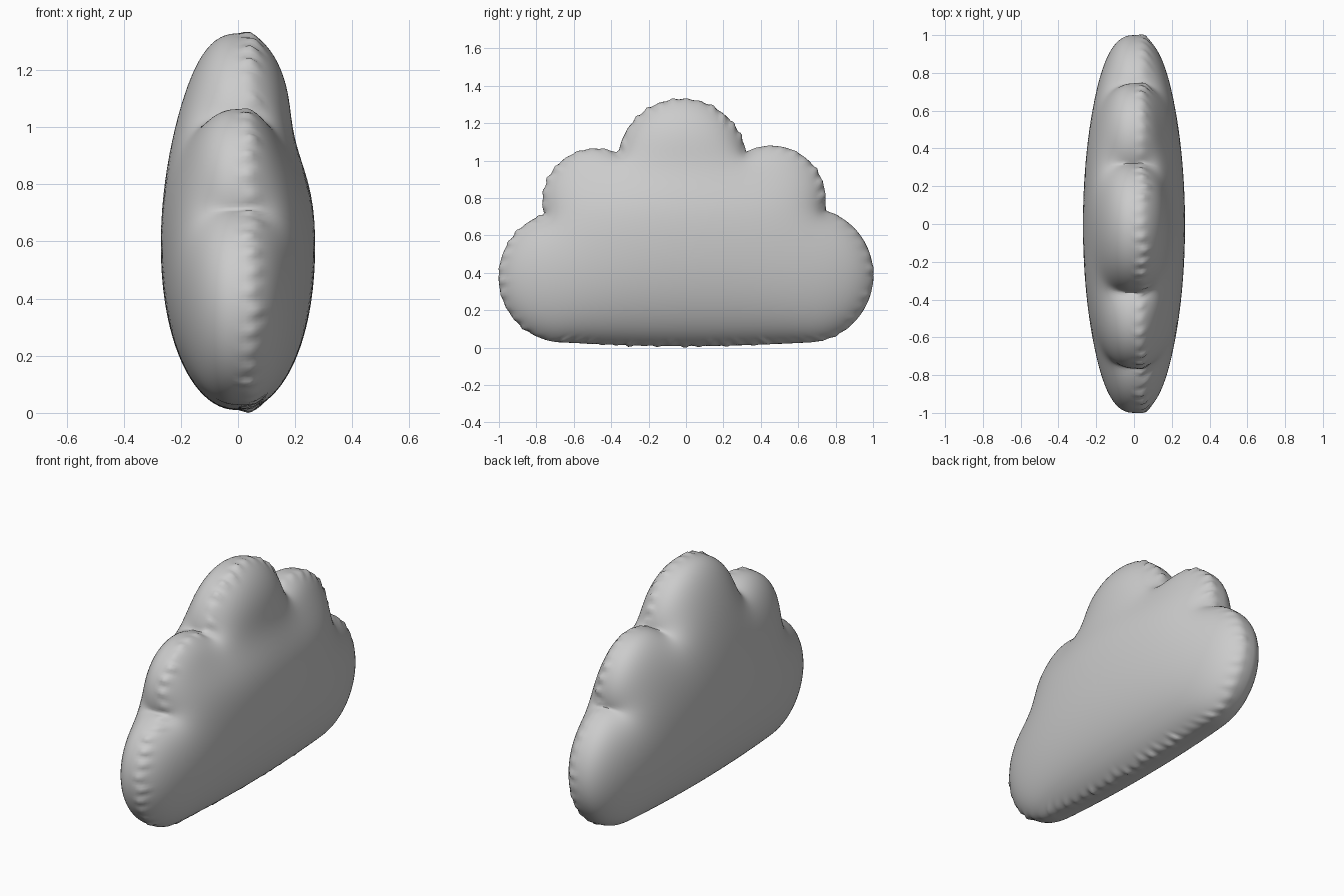
import bpy, bmesh, math, random

if "Cube" in bpy.data.objects:
    bpy.data.objects.remove(bpy.data.objects["Cube"])

random.seed(4)
CY, CZ = 0.0, 0.45          # hub of the cushion panel
SEG, RINGS = 384, 26        # points round the seam, rings from hub to seam
HALF = 0.27                 # half thickness

# Lobes of the cloud outline: (y, z, radius)
LOBES = [(-0.65, 0.37, 0.35), (0.64, 0.38, 0.36), (-0.48, 0.77, 0.285),
         (0.455, 0.78, 0.29), (-0.02, 0.975, 0.345)]


def reach(a):
    """Distance from the hub to the cloud outline along angle a."""
    dy, dz = math.cos(a), math.sin(a)
    best = 0.3
    for y, z, r in LOBES:
        oy, oz = y - CY, z - CZ
        along = oy * dy + oz * dz
        disc = r * r - (oy * oy + oz * oz - along * along)
        if disc > 0:
            best = max(best, along + math.sqrt(disc))
    if dz < -0.1:           # slightly sagging flat bottom
        y = -0.43 * dy / dz
        if -0.65 < y < 0.64:
            base = 0.02 - 0.018 * math.cos(math.pi * y / 1.3)
            best = max(best, (CZ - base) / -dz)
    return best


def outline(n):
    """Outline points evenly spaced by length."""
    dense = []
    for i in range(6001):
        a = 2 * math.pi * i / 6000
        r = reach(a)
        dense.append((r * math.cos(a), r * math.sin(a)))
    length = [0.0]
    for p, q in zip(dense, dense[1:]):
        length.append(length[-1] + math.dist(p, q))
    pts, j = [], 0
    for i in range(n):
        t = length[-1] * i / n
        while length[j + 1] < t:
            j += 1
        f = (t - length[j]) / max(length[j + 1] - length[j], 1e-9)
        p, q = dense[j], dense[j + 1]
        pts.append((p[0] + f * (q[0] - p[0]), p[1] + f * (q[1] - p[1])))
    return pts


def swell(y, z, rim):
    """Inflation of the panel, from mean distances to the seam."""
    top = bottom = 0.0
    ay, az = rim[-1][0] - y, rim[-1][1] - z
    ar = math.sqrt(ay * ay + az * az)
    for q in rim:
        by, bz = q[0] - y, q[1] - z
        br = math.sqrt(by * by + bz * bz)
        t = (ay * bz - az * by) / max(ar * br + ay * by + az * bz, 1e-12)
        top += t * (ar + br)
        bottom += t * (1 / ar + 1 / br)
        ay, az, ar = by, bz, br
    return max(top / bottom, 0.0)


rim = outline(SEG)
rings = [math.sin(math.pi / 2 * k / RINGS) for k in range(1, RINGS)]
heights = [[swell(s * p[0], s * p[1], rim) ** 0.44 for p in rim] for s in rings]
hub_height = swell(0.0, 0.0, rim) ** 0.44
scale = HALF / max(hub_height, max(max(row) for row in heights))

# Irregular gathers along the seam on one side
GATHERS = 76
strength = [random.uniform(0.15, 1.0) for _ in range(GATHERS)]
lean = [random.uniform(0.035, 0.07) for _ in range(GATHERS)]


def gather(i, h):
    """Outward push of the gathered band at seam point i and height h."""
    t = i / SEG * GATHERS
    g = int(t) % GATHERS
    wave = math.sin(math.pi * (t - int(t))) ** 2
    band = math.exp(-((h - 0.05) / 0.035) ** 2)
    ridge = math.exp(-((h - lean[g]) / 0.022) ** 2)
    return 0.006 * band + ridge * strength[g] * (0.022 * wave - 0.008)


bm = bmesh.new()
seam = [bm.verts.new((0, CY + p[0], CZ + p[1])) for p in rim]
for side in (-1, 1):
    hub = bm.verts.new((side * hub_height * scale, CY, CZ))
    loops = []
    for s, row in zip(rings, heights):
        loop = []
        for i, (p, u) in enumerate(zip(rim, row)):
            h, k = u * scale, s
            z = CZ + s * p[1]
            if side > 0:    # gathered side, a little flatter near the shoulders
                k += gather(i, h) / math.hypot(*p)
                h *= 1 - 0.13 * math.exp(-((z - 0.97) / 0.16) ** 2)
            loop.append(bm.verts.new((side * h, CY + k * p[0], CZ + k * p[1])))
        loops.append(loop)
    loops.append(seam)
    for i in range(SEG):
        j = (i + 1) % SEG
        bm.faces.new((hub, loops[0][i], loops[0][j]))
        for a, b in zip(loops, loops[1:]):
            bm.faces.new((a[i], b[i], b[j], a[j]))
bmesh.ops.recalc_face_normals(bm, faces=bm.faces[:])

# Rest on the ground
low = min(v.co.z for v in bm.verts)
for v in bm.verts:
    v.co.z -= low

mesh = bpy.data.meshes.new("cloud_cushion")
bm.to_mesh(mesh)
bm.free()
cushion = bpy.data.objects.new("cloud_cushion", mesh)
bpy.context.collection.objects.link(cushion)

fabric = bpy.data.materials.new("light grey fabric")
fabric.diffuse_color = (0.6, 0.6, 0.6, 1)
fabric.use_nodes = True
fabric.node_tree.nodes["Principled BSDF"].inputs["Base Color"].default_value = fabric.diffuse_color
mesh.materials.append(fabric)

bpy.context.view_layer.objects.active = cushion
cushion.select_set(True)
bpy.ops.object.shade_smooth_by_angle(angle=math.radians(60))
